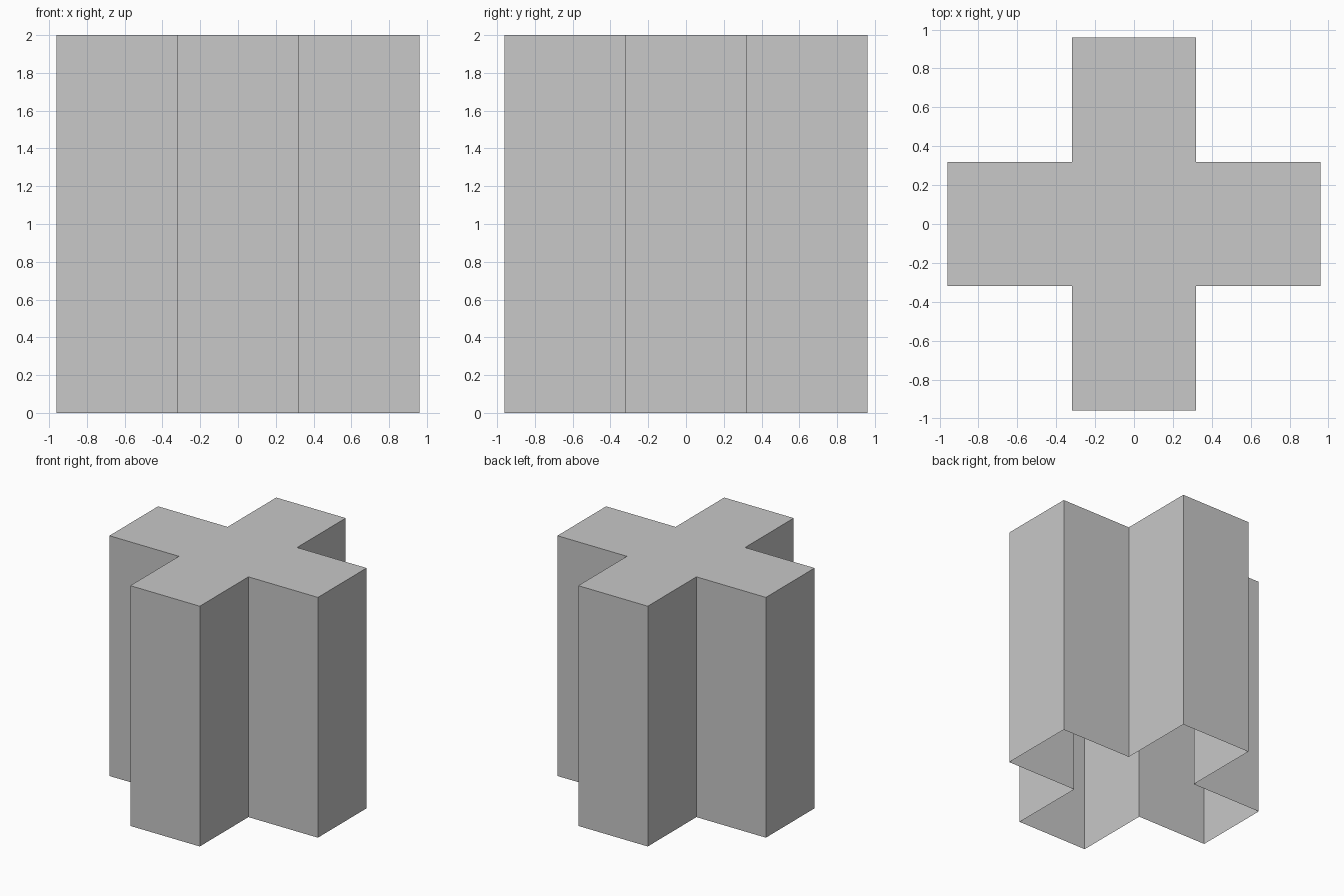
import bpy, bmesh

if "Cube" in bpy.data.objects:
    bpy.data.objects.remove(bpy.data.objects["Cube"])

ARM = 0.96    # reach of each arm
HALF = 0.32   # half width of each arm
HEIGHT = 2.0

grey = bpy.data.materials.new("light grey")
grey.diffuse_color = (0.58, 0.58, 0.58, 1.0)
grey.use_nodes = True
grey.node_tree.nodes["Principled BSDF"].inputs["Base Color"].default_value = grey.diffuse_color

# Cross outline: three corners per quadrant, turned four times
outline = []
corners = [(ARM, -HALF), (ARM, HALF), (HALF, HALF)]
for _ in range(4):
    outline += corners
    corners = [(-y, x) for x, y in corners]

# Cross column: closed top, thin walls, open underside
bm = bmesh.new()
top = [bm.verts.new((x, y, HEIGHT)) for x, y in outline]
base = [bm.verts.new((x, y, 0)) for x, y in outline]
bm.faces.new(top)
n = len(outline)
for i in range(n):
    j = (i + 1) % n
    bm.faces.new((base[i], base[j], top[j], top[i]))

mesh = bpy.data.meshes.new("cross_column")
bm.to_mesh(mesh)
bm.free()
mesh.materials.append(grey)
column = bpy.data.objects.new("cross_column", mesh)
bpy.context.collection.objects.link(column)
